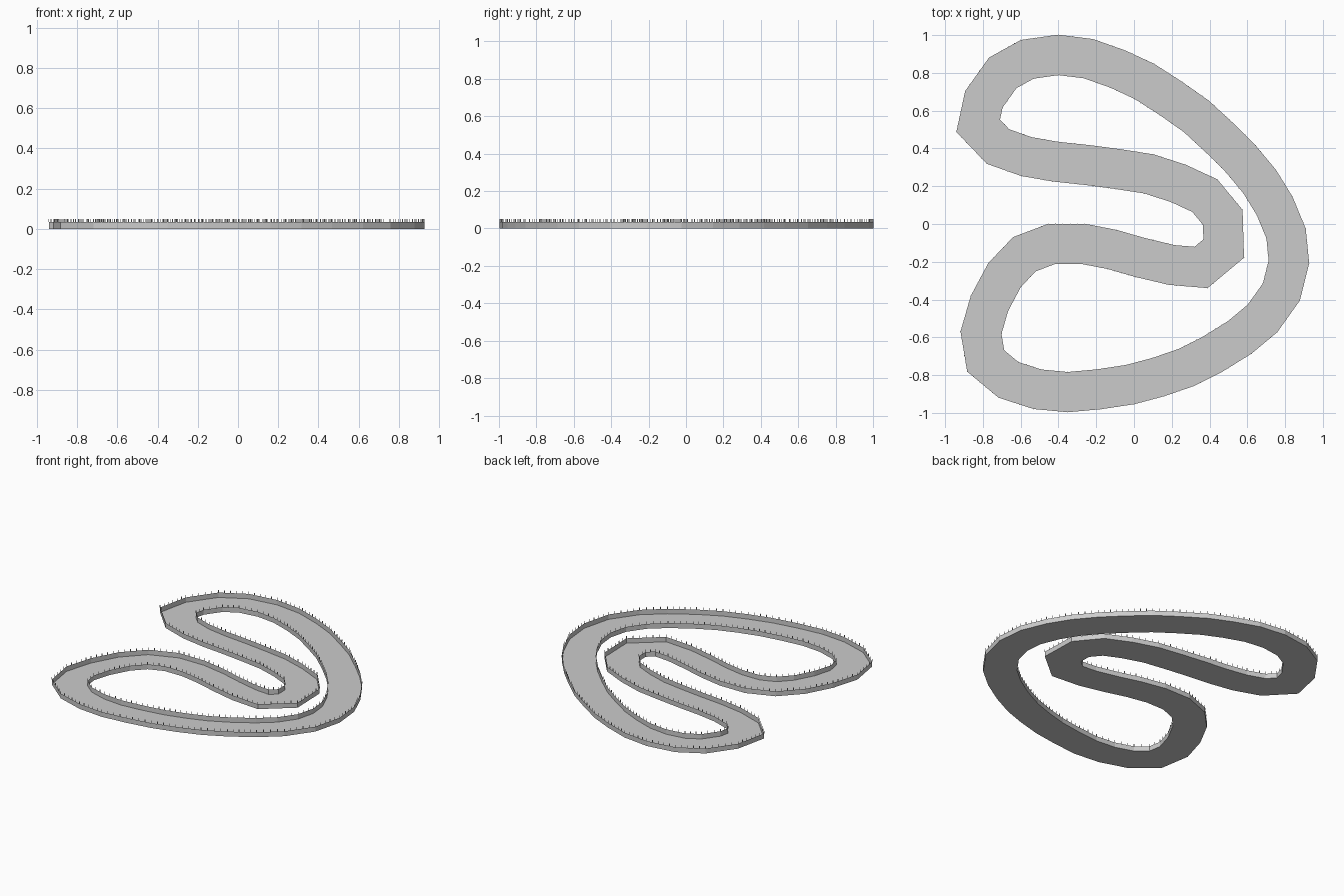
import bpy, bmesh
from mathutils import Vector, Matrix
from mathutils.geometry import intersect_point_line

if "Cube" in bpy.data.objects:
    bpy.data.objects.remove(bpy.data.objects["Cube"])

HALF = 0.106          # half road width
WALL_H = 0.034
POST_H = 0.05
STEP = 0.04           # post spacing

# centre line of the circuit, clockwise from the top
CENTRE = [Vector(p) for p in [
    (-.40, .895), (-.24, .875), (-.085, .82), (.055, .755), (.195, .665), (.33, .57),
    (.46, .45), (.565, .345), (.665, .225), (.745, .095), (.805, -.05), (.82, -.20),
    (.78, -.36), (.68, -.50), (.56, -.60), (.415, -.69), (.275, -.76), (.13, -.81),
    (-.02, -.85), (-.185, -.875), (-.35, -.89), (-.51, -.875), (-.665, -.825),
    (-.785, -.725), (-.81, -.575), (-.765, -.42), (-.685, -.27), (-.58, -.16),
    (-.435, -.105), (-.27, -.105), (-.115, -.135), (.035, -.178), (.20, -.217),
    (.355, -.23), (.475, -.13), (.47, .035), (.375, .15), (.235, .215), (.08, .265),
    (-.08, .29), (-.245, .312), (-.415, .33), (-.57, .357), (-.72, .41),
    (-.825, .52), (-.795, .66), (-.695, .80), (-.565, .872)]]
N = len(CENTRE)


def centre_distance(p):
    best = 9
    for i in range(N):
        a, b = CENTRE[i - 1], CENTRE[i]
        q, t = intersect_point_line(p, a, b)
        q = a.lerp(b, min(1, max(0, t)))
        best = min(best, (p - q.to_2d()).length)
    return best


def edge_loop(side):
    """Mitred offset of the centre line; drops points that fold over in tight bends."""
    pts = []
    for i, p in enumerate(CENTRE):
        d0 = (p - CENTRE[i - 1]).normalized()
        d1 = (CENTRE[(i + 1) % N] - p).normalized()
        n0, n1 = Vector((-d0.y, d0.x)), Vector((-d1.y, d1.x))
        m = (n0 + n1).normalized()
        q = p + m * side * HALF / m.dot(n0)
        if centre_distance(q) > HALF * 0.93:
            pts.append(q)
    return pts


def finish(bm, name):
    me = bpy.data.meshes.new(name)
    bm.to_mesh(me)
    bm.free()
    ob = bpy.data.objects.new(name, me)
    bpy.context.collection.objects.link(ob)
    return ob


loops = {"outer": edge_loop(1), "inner": edge_loop(-1)}

# flat road surface filled between both edges
bm = bmesh.new()
edges = []
for pts in loops.values():
    vs = [bm.verts.new((p.x, p.y, 0)) for p in pts]
    edges += [bm.edges.new((vs[i - 1], vs[i])) for i in range(len(vs))]
bmesh.ops.triangle_fill(bm, edges=edges, use_beauty=True, normal=(0, 0, 1))
for f in bm.faces:
    f.normal_update()
    if f.normal.z < 0:
        f.normal_flip()
bmesh.ops.dissolve_limit(bm, angle_limit=0.01, verts=bm.verts[:], edges=[])
finish(bm, "road")

for label, pts in loops.items():
    # thin side wall
    bm = bmesh.new()
    lo = [bm.verts.new((p.x, p.y, 0)) for p in pts]
    hi = [bm.verts.new((p.x, p.y, WALL_H)) for p in pts]
    for i in range(len(pts)):
        quad = (lo[i - 1], lo[i], hi[i], hi[i - 1])
        bm.faces.new(quad[::-1] if label == "outer" else quad)
    finish(bm, label + "_wall")

    # evenly spaced fence posts standing on the wall line
    bm = bmesh.new()
    for i in range(len(pts)):
        a, b = pts[i - 1], pts[i]
        n = max(1, round((b - a).length / STEP))
        for k in range(n):
            p = a.lerp(b, k / n)
            bmesh.ops.create_cube(bm, size=1, matrix=Matrix.Translation((p.x, p.y, (WALL_H + POST_H) / 2))
                                  @ Matrix.Diagonal((.003, .003, POST_H - WALL_H, 1)))
    finish(bm, label + "_fence_posts")
